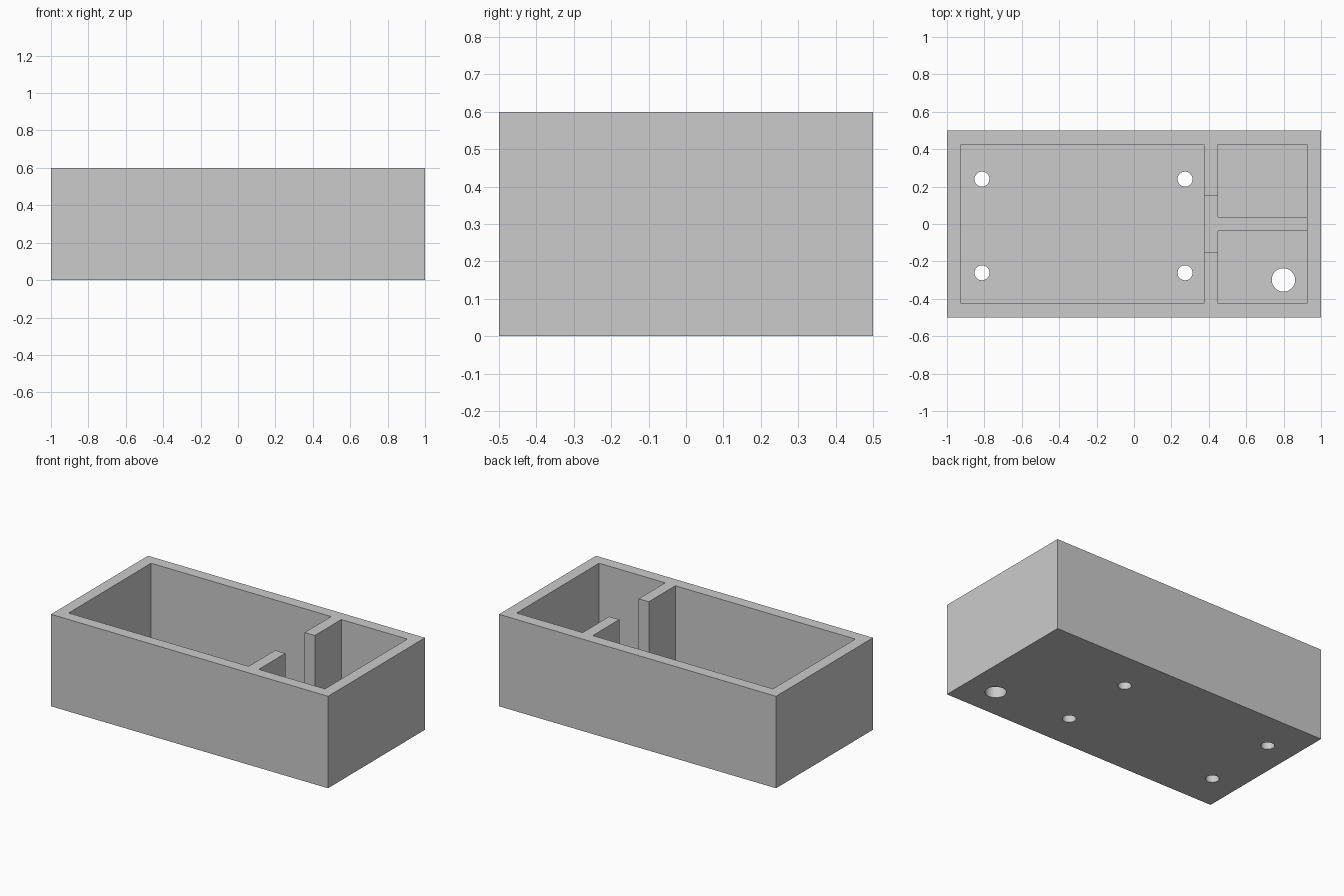
import bpy
import math
from mathutils import Vector

cube = bpy.data.objects.get("Cube")
if cube:
    bpy.data.objects.remove(cube, do_unlink=True)

HEIGHT = 0.6
WALL = 0.075
FLOOR = 0.1
RIB_TOP = 0.18
DIVIDER = (0.375, 0.448)
INNER_X = 1 - WALL
INNER_Y = 0.5 - WALL

grey = bpy.data.materials.new("plain grey")
grey.use_nodes = True
colour = (0.6, 0.6, 0.6, 1)
grey.diffuse_color = colour
grey.node_tree.nodes["Principled BSDF"].inputs["Base Color"].default_value = colour


def box(name, low, high):
    low, high = Vector(low), Vector(high)
    bpy.ops.mesh.primitive_cube_add(size=1, location=(low + high) / 2)
    obj = bpy.context.object
    obj.name = name
    obj.scale = high - low
    bpy.ops.object.transform_apply(location=True, rotation=False, scale=True)
    return obj


def drill(name, x, y, radius):
    bpy.ops.mesh.primitive_cylinder_add(
        vertices=48, radius=radius, depth=0.4, location=(x, y, 0))
    obj = bpy.context.object
    obj.name = name
    return obj


def cut(target, cutter):
    mod = target.modifiers.new(cutter.name, "BOOLEAN")
    mod.operation = "DIFFERENCE"
    mod.solver = "EXACT"
    mod.object = cutter
    bpy.context.view_layer.objects.active = target
    bpy.ops.object.modifier_apply(modifier=mod.name)
    bpy.data.objects.remove(cutter, do_unlink=True)


# Outer block
case = box("open_case", (-1, -0.5, 0), (1, 0.5, HEIGHT))
case.data.materials.append(grey)

# Large compartment
cut(case, box("main_pocket", (-INNER_X, -INNER_Y, FLOOR), (DIVIDER[0], INNER_Y, 1)))

# Two small compartments, split by a low rib
for side in (-1, 1):
    ys = sorted((side * WALL / 2, side * INNER_Y))
    cut(case, box("small_pocket", (DIVIDER[1], ys[0], FLOOR), (INNER_X, ys[1], 1)))

# Passage that lowers the rib and the middle of the divider
cut(case, box("passage", (DIVIDER[0] - 0.1, -0.152, RIB_TOP), (INNER_X, 0.152, 1)))

# Screw holes and cable hole through the floor
for x in (-0.813, 0.273):
    for y in (-0.261, 0.24):
        cut(case, drill("screw_hole", x, y, 0.04))
cut(case, drill("cable_hole", 0.799, -0.299, 0.0625))

# Smooth hole walls, sharp box edges
bpy.ops.object.select_all(action="DESELECT")
case.select_set(True)
bpy.context.view_layer.objects.active = case
bpy.ops.object.shade_smooth_by_angle(angle=math.radians(30))
